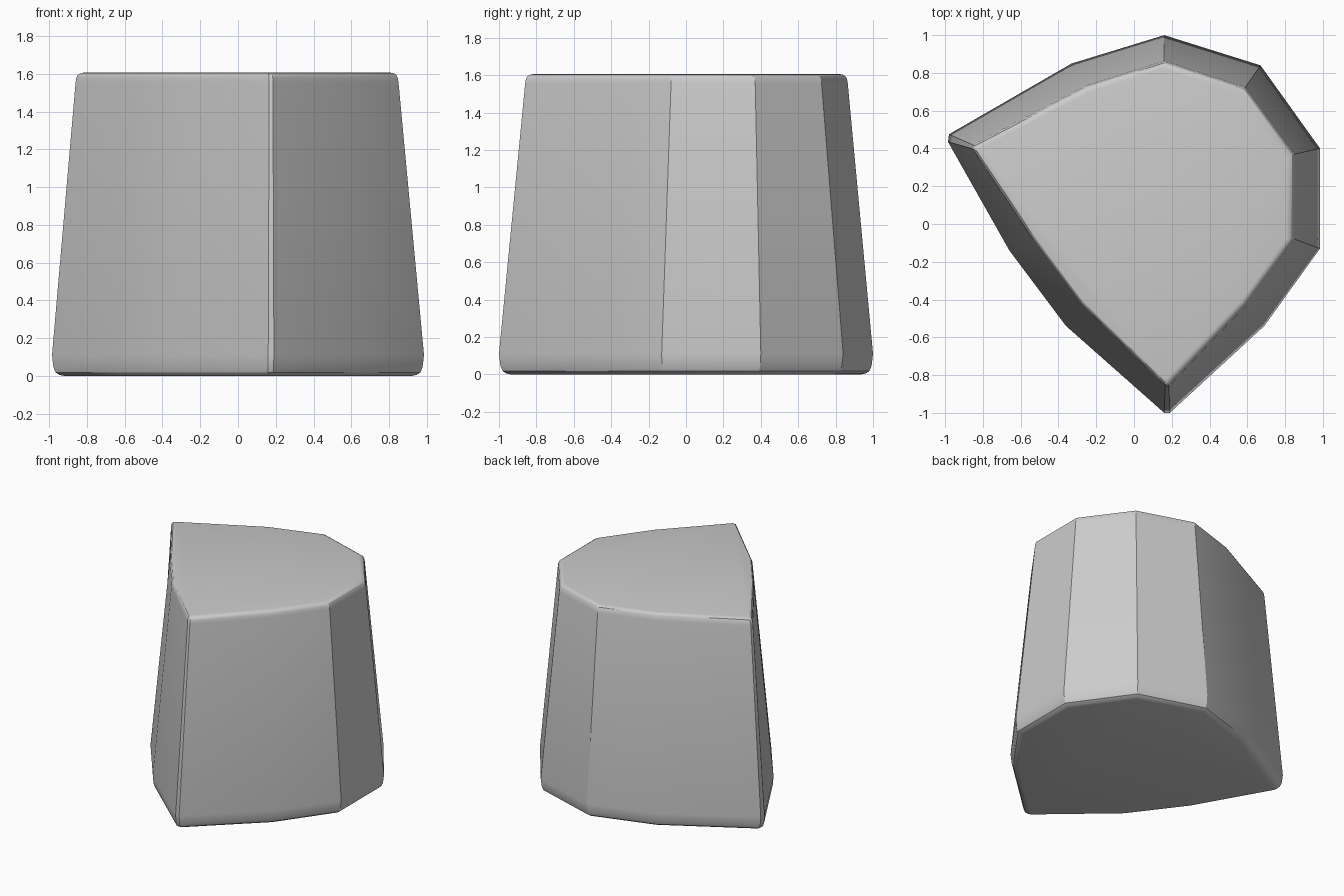
import bpy, bmesh, math

if "Cube" in bpy.data.objects:
    bpy.data.objects.remove(bpy.data.objects["Cube"])

# Plan outlines at the widest level and at the top rim (counter-clockwise)
BASE = [(0.19, -1.0), (0.69, -0.54), (0.985, -0.13), (0.985, 0.40), (0.67, 0.84), (0.16, 1.0),
        (-0.33, 0.85), (-0.98, 0.475), (-0.985, 0.435), (-0.66, -0.14), (-0.36, -0.54), (0.16, -1.0)]
RIM = [(0.185, -0.86), (0.595, -0.43), (0.85, -0.08), (0.85, 0.37), (0.59, 0.725), (0.16, 0.865),
       (-0.25, 0.735), (-0.855, 0.42), (-0.86, 0.40), (-0.53, -0.09), (-0.28, -0.425), (0.165, -0.86)]

# Height, blend from base to rim outline, inward scale for the rounded edges
LEVELS = [(0.0, 0, 0.935), (0.005, 0, 0.96), (0.018, 0, 0.98), (0.045, 0, 0.992), (0.11, 0, 1.0),
          (1.555, 1, 1.0), (1.58, 1, 0.995), (1.595, 1, 0.985), (1.603, 1, 0.97), (1.606, 1, 0.95)]

# Tapered block lofted through the levels
bm = bmesh.new()
rings = []
for z, t, s in LEVELS:
    rings.append([bm.verts.new(((a[0] + (b[0] - a[0]) * t) * s,
                                (a[1] + (b[1] - a[1]) * t) * s, z))
                  for a, b in zip(BASE, RIM)])
n = len(BASE)
for lo, hi in zip(rings, rings[1:]):
    for i in range(n):
        j = (i + 1) % n
        bm.faces.new((lo[i], lo[j], hi[j], hi[i]))
bm.faces.new(rings[0][::-1])
bm.faces.new(rings[-1])
bmesh.ops.recalc_face_normals(bm, faces=bm.faces)

mesh = bpy.data.meshes.new("tapered_block")
bm.to_mesh(mesh)
bm.free()
block = bpy.data.objects.new("tapered_block", mesh)
bpy.context.collection.objects.link(block)

# Smooth rounded rims, crisp corners between the side facets
bpy.context.view_layer.objects.active = block
block.select_set(True)
bpy.ops.object.shade_smooth_by_angle(angle=math.radians(28))
